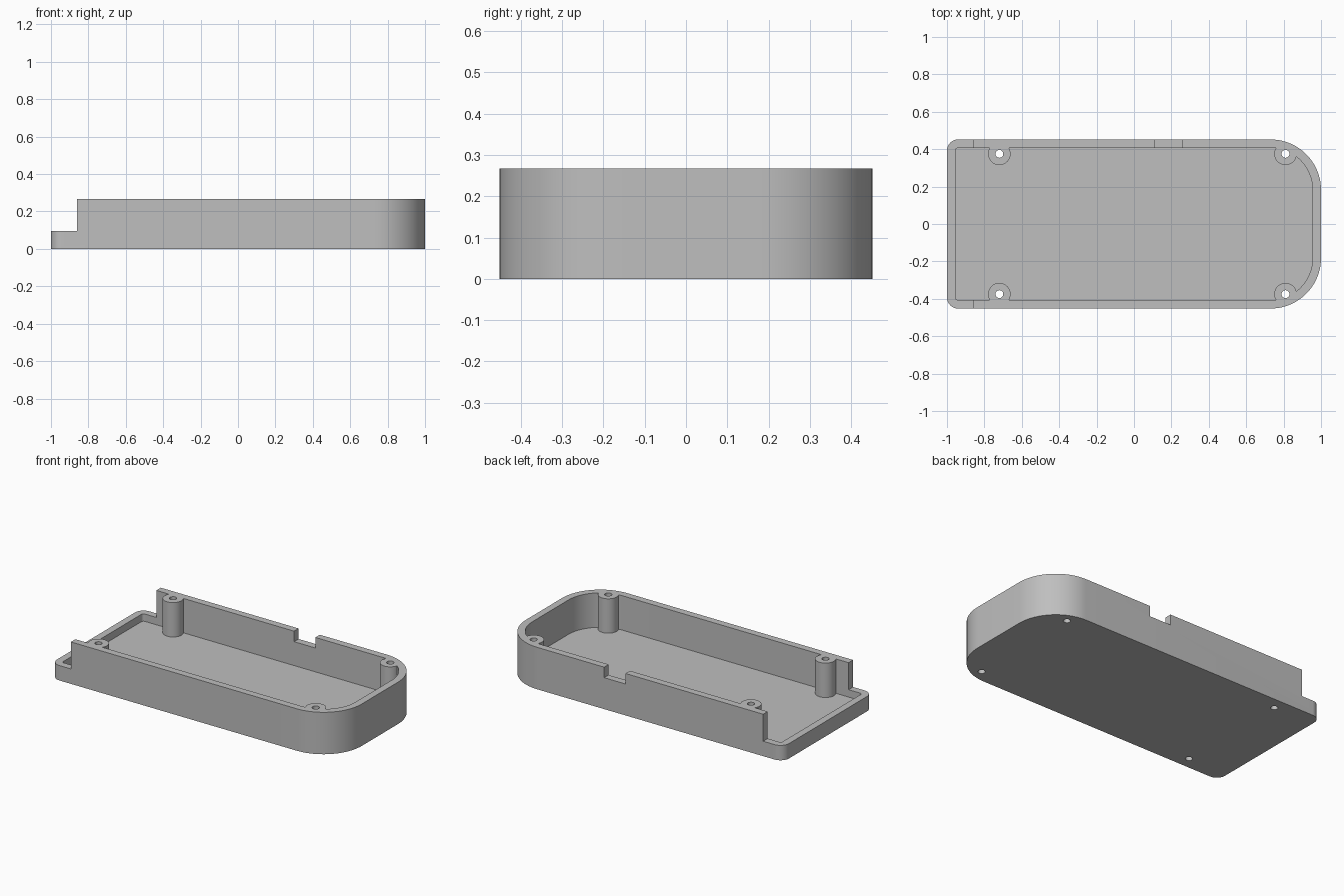
import bpy
import math

cube = bpy.data.objects.get("Cube")
if cube:
    bpy.data.objects.remove(cube, do_unlink=True)

HALF_X, HALF_Y, HEIGHT = 1.0, 0.452, 0.267
WALL, FLOOR, LOW_RIM = 0.045, 0.048, 0.095

grey = bpy.data.materials.new("plain grey")
grey.use_nodes = True
colour = (0.52, 0.52, 0.52, 1)
grey.diffuse_color = colour
grey.node_tree.nodes["Principled BSDF"].inputs["Base Color"].default_value = colour


def prism(name, outline, z0, z1):
    """Extrude a counter-clockwise outline from z0 to z1."""
    n = len(outline)
    verts = [(x, y, z) for z in (z0, z1) for x, y in outline]
    faces = [list(range(n))[::-1], list(range(n, 2 * n))]
    faces += [(i, (i + 1) % n, n + (i + 1) % n, n + i) for i in range(n)]
    mesh = bpy.data.meshes.new(name)
    mesh.from_pydata(verts, [], faces)
    mesh.materials.append(grey)
    obj = bpy.data.objects.new(name, mesh)
    bpy.context.collection.objects.link(obj)
    return obj


def rounded(hx, hy, r_right, r_left, steps=20):
    """Rectangle with separate corner radii at its two ends."""
    points = []
    corners = ((1, 1, r_right), (-1, 1, r_left), (-1, -1, r_left), (1, -1, r_right))
    for k, (sx, sy, r) in enumerate(corners):
        for i in range(steps + 1):
            a = math.pi / 2 * (k + i / steps)
            points.append((sx * (hx - r) + r * math.cos(a),
                           sy * (hy - r) + r * math.sin(a)))
    return points


def circle(cx, cy, r, n=40):
    return [(cx + r * math.cos(math.tau * i / n), cy + r * math.sin(math.tau * i / n))
            for i in range(n)]


def box(name, x0, x1, y0, y1, z0, z1):
    return prism(name, [(x0, y0), (x1, y0), (x1, y1), (x0, y1)], z0, z1)


def cut(target, cutter):
    """Subtract the cutter and discard it."""
    mod = target.modifiers.new("cut", "BOOLEAN")
    mod.operation, mod.solver, mod.object = "DIFFERENCE", "EXACT", cutter
    bpy.context.view_layer.update()
    graph = bpy.context.evaluated_depsgraph_get()
    mesh = bpy.data.meshes.new_from_object(target.evaluated_get(graph))
    target.modifiers.clear()
    target.data = mesh
    bpy.data.objects.remove(cutter, do_unlink=True)


# Tray body: large radius at one end, small radius at the open end
tray = prism("tray", rounded(HALF_X, HALF_Y, 0.27, 0.06), 0, HEIGHT)
cavity = prism("cavity", rounded(HALF_X - WALL, HALF_Y - WALL, 0.225, 0.015), FLOOR, 0.4)

# Screw posts are left standing in the cavity
post_centres = [(x, s * 0.375) for x in (-0.72, 0.81) for s in (-1, 1)]
for x, y in post_centres:
    cut(cavity, prism("post", circle(x, y, 0.06), -0.1, 0.5))
cut(tray, cavity)

# Screw holes through posts and floor
for x, y in post_centres:
    cut(tray, prism("hole", circle(x, y, 0.021, 24), -0.1, 0.5))

# Lowered end and cable notch in the back wall
cut(tray, box("end_step", -1.2, -0.86, -0.6, 0.6, LOW_RIM, 0.5))
cut(tray, box("notch", 0.11, 0.26, 0.37, 0.6, 0.2, 0.5))

tray.data.name = "tray"
bpy.ops.object.select_all(action="DESELECT")
tray.select_set(True)
bpy.context.view_layer.objects.active = tray
bpy.ops.object.shade_smooth_by_angle(angle=math.radians(30))
